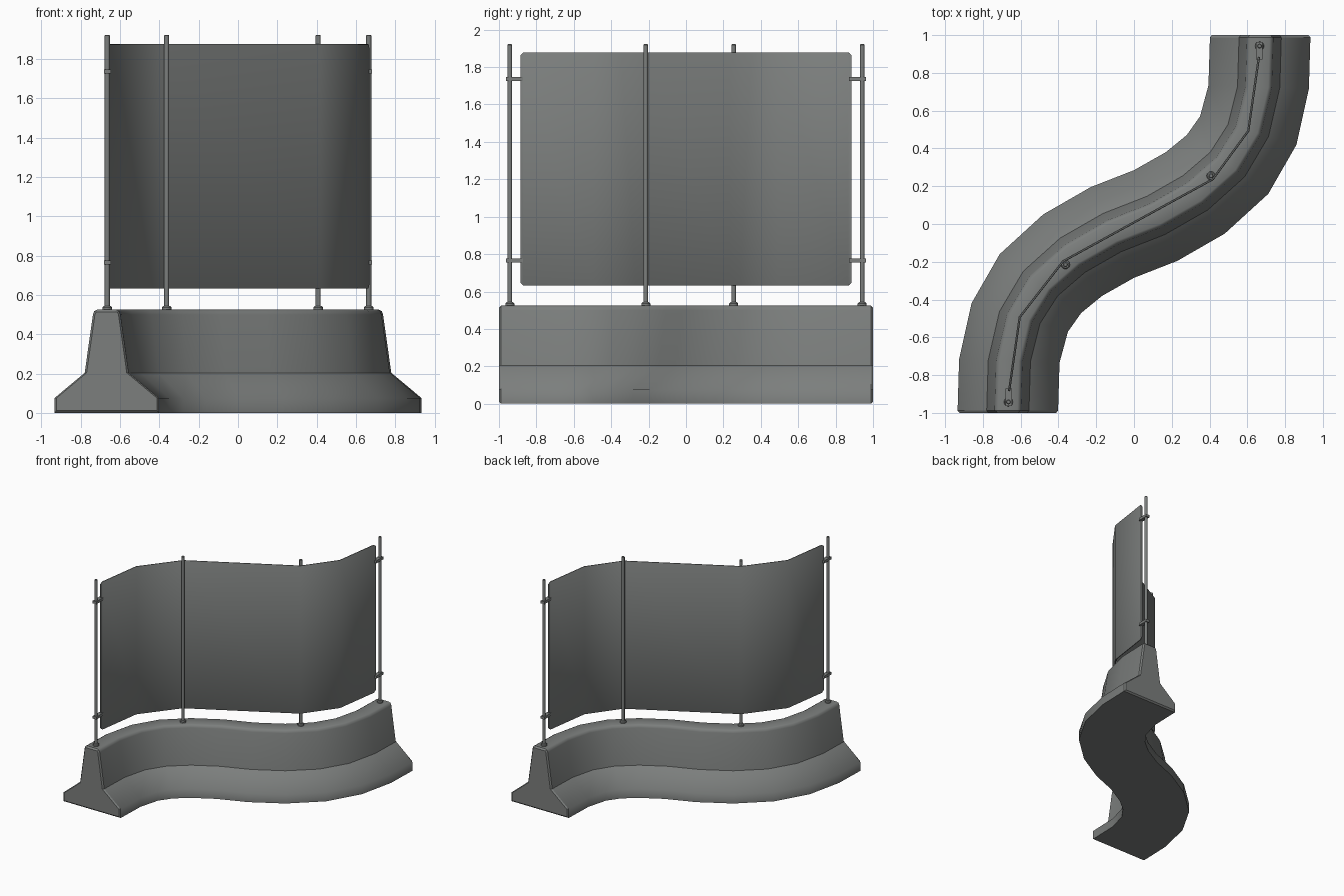
import bpy, bmesh, math
from mathutils import Vector

if "Cube" in bpy.data.objects:
    bpy.data.objects.remove(bpy.data.objects["Cube"])

grey = bpy.data.materials.new("concrete grey")
grey.diffuse_color = (0.2, 0.21, 0.205, 1)
grey.use_nodes = True
grey.node_tree.nodes["Principled BSDF"].inputs["Base Color"].default_value = grey.diffuse_color


def finish(name, bm, sharp, angle=math.radians(40)):
    """Smooth shading with edges kept sharp by a rule"""
    bmesh.ops.recalc_face_normals(bm, faces=bm.faces)
    for f in bm.faces:
        f.smooth = True
    for e in bm.edges:
        e.smooth = not sharp(e)
    me = bpy.data.meshes.new(name)
    bm.to_mesh(me)
    bm.free()
    me.materials.append(grey)
    ob = bpy.data.objects.new(name, me)
    bpy.context.collection.objects.link(ob)
    return ob


def loft(bm, rings):
    """Skin closed rings of points and cap both ends"""
    vs = [[bm.verts.new(p) for p in r] for r in rings]
    n = len(vs[0])
    for a, b in zip(vs, vs[1:]):
        for i in range(n):
            bm.faces.new((a[i], a[(i + 1) % n], b[(i + 1) % n], b[i]))
    bm.faces.new(vs[0])
    bm.faces.new(vs[-1])


# S-shaped barrier: centre line (x, y, turn in degrees), second half by rotation
half = [(-0.668, -1, 0), (-0.668, -0.988, 0), (-0.66, -0.725, 2), (-0.605, -0.495, 16.4),
        (-0.495, -0.315, 35.8), (-0.325, -0.165, 54.2), (-0.115, -0.045, 64.4)]
path = half + [(-x, -y, a) for x, y, a in reversed(half)]
side = [(0.266, 0), (0.266, 0.075), (0.112, 0.204), (0.07, 0.5), (0.064, 0.517), (0.05, 0.525)]
profile = side + [(-w, z) for w, z in reversed(side)]
rings = []
for k, (x, y, a) in enumerate(path):
    c, s = math.cos(math.radians(a)), math.sin(math.radians(a))
    end = k in (0, len(path) - 1)
    ring = []
    for w, z in profile:
        if end:  # small chamfer round the end faces
            w -= math.copysign(0.01, w)
            z = min(max(z, 0.012), 0.513)
        ring.append((x + w * c, y - w * s, z))
    rings.append(ring)
bm = bmesh.new()
loft(bm, rings)


def barrier_sharp(e):
    za, zb = (v.co.z for v in e.verts)
    mid = abs(za - 0.204) < 0.002 and abs(zb - 0.204) < 0.002
    return mid or max(za, zb) < 0.02 or all(abs(v.co.y) > 0.98 for v in e.verts)


finish("barrier", bm, barrier_sharp)

# Bent screen panel with chamfered corners
line = [Vector(p) for p in [(-0.662, -0.885), (-0.659, -0.868), (-0.605, -0.493), (-0.375, -0.197),
                            (0.417, 0.237), (0.605, 0.493), (0.659, 0.868), (0.662, 0.885)]]
T, B = 0.006, 0.005
rings = []
for i, p in enumerate(line):
    t = (line[min(i + 1, 7)] - line[max(i - 1, 0)]).normalized()
    if 0 < i < 7:
        t = ((line[i + 1] - p).normalized() + (p - line[i - 1]).normalized()).normalized()
    n = Vector((t.y, -t.x))
    d = 0.014 if i in (0, 7) else 0
    lo, hi = 0.632 + d, 1.878 - d
    sec = [(-T, lo + B), (-T, hi - B), (-T / 2, hi), (T / 2, hi),
           (T, hi - B), (T, lo + B), (T / 2, lo), (-T / 2, lo)]
    rings.append([(p.x + n.x * w, p.y + n.y * w, z) for w, z in sec])
bm = bmesh.new()
loft(bm, rings)
finish("screen_panel", bm, lambda e: len(e.link_faces) == 2 and e.calc_face_angle() > math.radians(40))


# Posts with base collars
def cylinder(bm, x, y, r, z0, z1, chamfer):
    ring = lambda rr, z: [(x + rr * math.cos(k * math.pi / 6), y + rr * math.sin(k * math.pi / 6), z)
                          for k in range(12)]
    loft(bm, [ring(r, z0), ring(r, z1 - chamfer), ring(r - chamfer, z1)])


posts = [(-0.665, -0.942), (-0.363, -0.215), (0.408, 0.255), (0.665, 0.942)]
for i, (x, y) in enumerate(posts):
    bm = bmesh.new()
    cylinder(bm, x, y, 0.013, 0.52, 1.923, 0.004)
    cylinder(bm, x, y, 0.024, 0.52, 0.543, 0.006)
    finish(f"post_{i + 1}", bm, lambda e: e.calc_face_angle() > math.radians(40))

# Clamps joining the end posts to the panel
for sgn in (-1, 1):
    for z in (0.765, 1.737):
        bm = bmesh.new()
        bmesh.ops.create_cube(bm, size=1)
        for v in bm.verts:
            v.co = Vector((v.co.x * 0.034 + sgn * 0.664, v.co.y * 0.092 + sgn * 0.917, v.co.z * 0.022 + z))
        finish("clamp", bm, lambda e: True)
